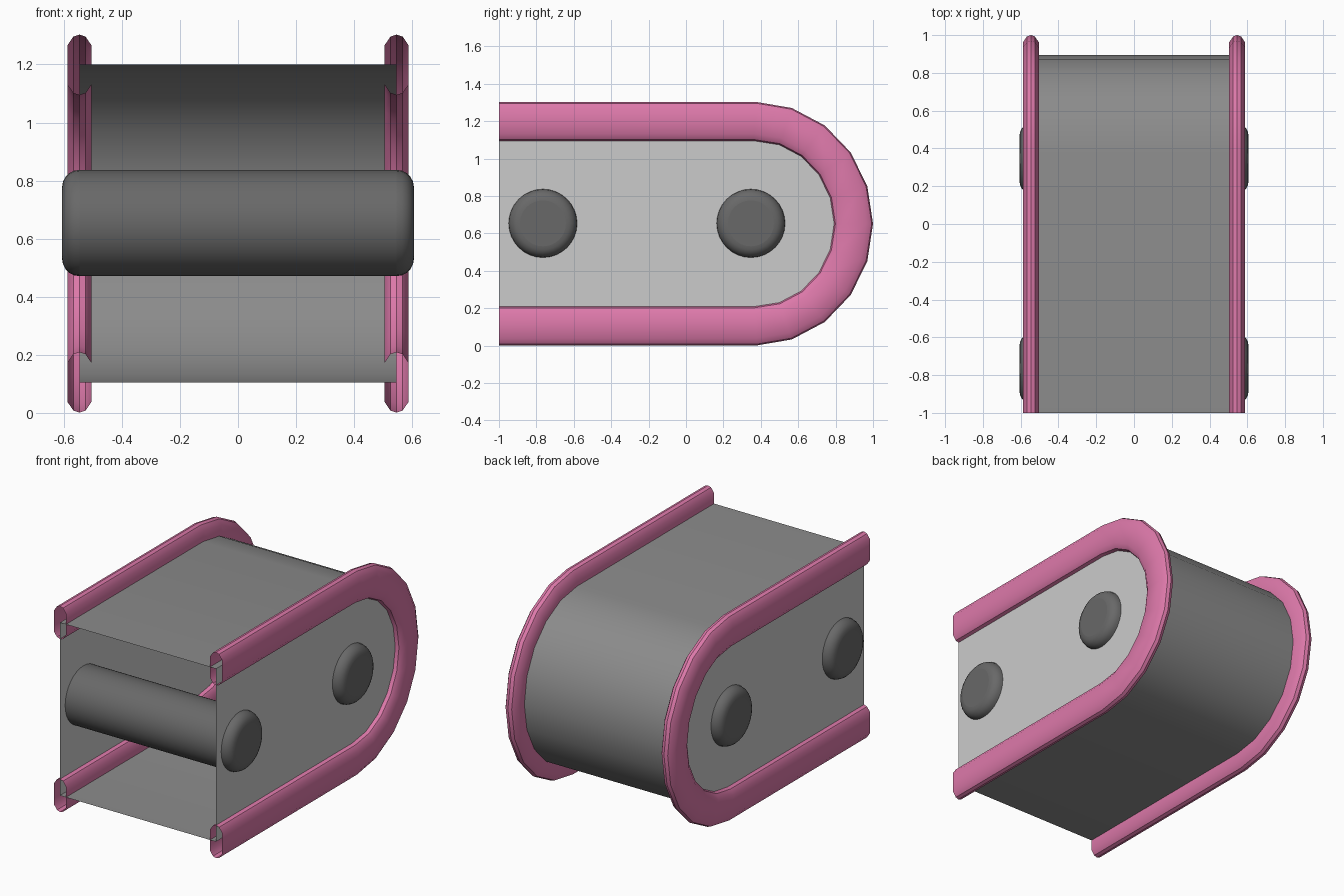
import bpy, bmesh
from math import pi, sin, cos, radians
from mathutils import Vector

if "Cube" in bpy.data.objects:
    bpy.data.objects.remove(bpy.data.objects["Cube"])

CY, CZ = 0.37, 0.652                 # centre of the rounded end
RY, RZ = 0.526, 0.547                # its radii
HALF_W = 0.546                       # half width between the side plates
STEPS = 10


def material(name, rgb):
    mat = bpy.data.materials.new(name)
    mat.diffuse_color = (*rgb, 1)
    mat.use_nodes = True
    mat.node_tree.nodes["Principled BSDF"].inputs["Base Color"].default_value = mat.diffuse_color
    return mat


pink = material("pink", (0.72, 0.19, 0.40))
grey = material("mid_grey", (0.26, 0.26, 0.26))
dark = material("dark_grey", (0.14, 0.14, 0.14))


def u_path(offset):
    """U-shaped outline in (y, z), open at the front, moved out by offset."""
    pts = [Vector((-1, CZ + RZ))]
    for i in range(STEPS + 1):
        a = pi / 2 - pi * i / STEPS
        pts.append(Vector((CY + RY * cos(a), CZ + RZ * sin(a))))
    pts.append(Vector((-1, CZ - RZ)))
    dirs = [(b - a).normalized() for a, b in zip(pts, pts[1:])]
    out = []
    for i, p in enumerate(pts):
        t = (dirs[max(i - 1, 0)] + dirs[min(i, len(dirs) - 1)]).normalized()
        out.append(p + Vector((-t.y, t.x)) * offset)
    return out


def finish(name, bm, angle, mats):
    bmesh.ops.recalc_face_normals(bm, faces=bm.faces)
    me = bpy.data.meshes.new(name)
    bm.to_mesh(me)
    bm.free()
    ob = bpy.data.objects.new(name, me)
    bpy.context.collection.objects.link(ob)
    for mat in mats:
        me.materials.append(mat)
    bpy.ops.object.select_all(action='DESELECT')
    ob.select_set(True)
    bpy.context.view_layer.objects.active = ob
    bpy.ops.object.shade_smooth_by_angle(angle=radians(angle))


def bridge(bm, rows):
    for a, b in zip(rows, rows[1:]):
        for i in range(len(a) - 1):
            bm.faces.new((a[i], a[i + 1], b[i + 1], b[i]))


# Housing shell: darker curved wrap and two plain side plates, open at the front
bm = bmesh.new()
rows = [[bm.verts.new((x, y, z)) for y, z in u_path(0)] for x in (-HALF_W, HALF_W)]
bridge(bm, rows)
for row in rows:
    bm.faces.new(row).material_index = 1
plain = material("plain_grey", (0.8, 0.8, 0.8))
finish("housing", bm, 30, [grey, plain])

# Hollow rim tubes along both side edges
quarter = [(0.0, 0.104), (0.021, 0.097), (0.042, 0.066)]
half = quarter + [(x, -o) for x, o in reversed(quarter)]
section = half + [(-x, o) for x, o in reversed(half[1:-1])]
for side, label in ((-1, "left"), (1, "right")):
    bm = bmesh.new()
    rows = []
    for dx, off in section:
        rows.append([bm.verts.new((side * HALF_W + dx, y, z)) for y, z in u_path(off)])
    bridge(bm, rows + [rows[0]])
    finish(label + "_rim", bm, 35, [pink])

# Rounded cross rods
for y, label in ((-0.765, "front"), (0.347, "rear")):
    bpy.ops.mesh.primitive_cylinder_add(vertices=32, radius=0.183, depth=1.212,
                                        location=(0, y, 0.654), rotation=(0, pi / 2, 0))
    rod = bpy.context.object
    rod.name = label + "_rod"
    rod.data.materials.append(dark)
    bev = rod.modifiers.new("round_ends", 'BEVEL')
    bev.width = 0.06
    bev.segments = 5
    bev.limit_method = 'ANGLE'
    bev.angle_limit = radians(40)
    bpy.ops.object.shade_smooth_by_angle(angle=radians(40))
